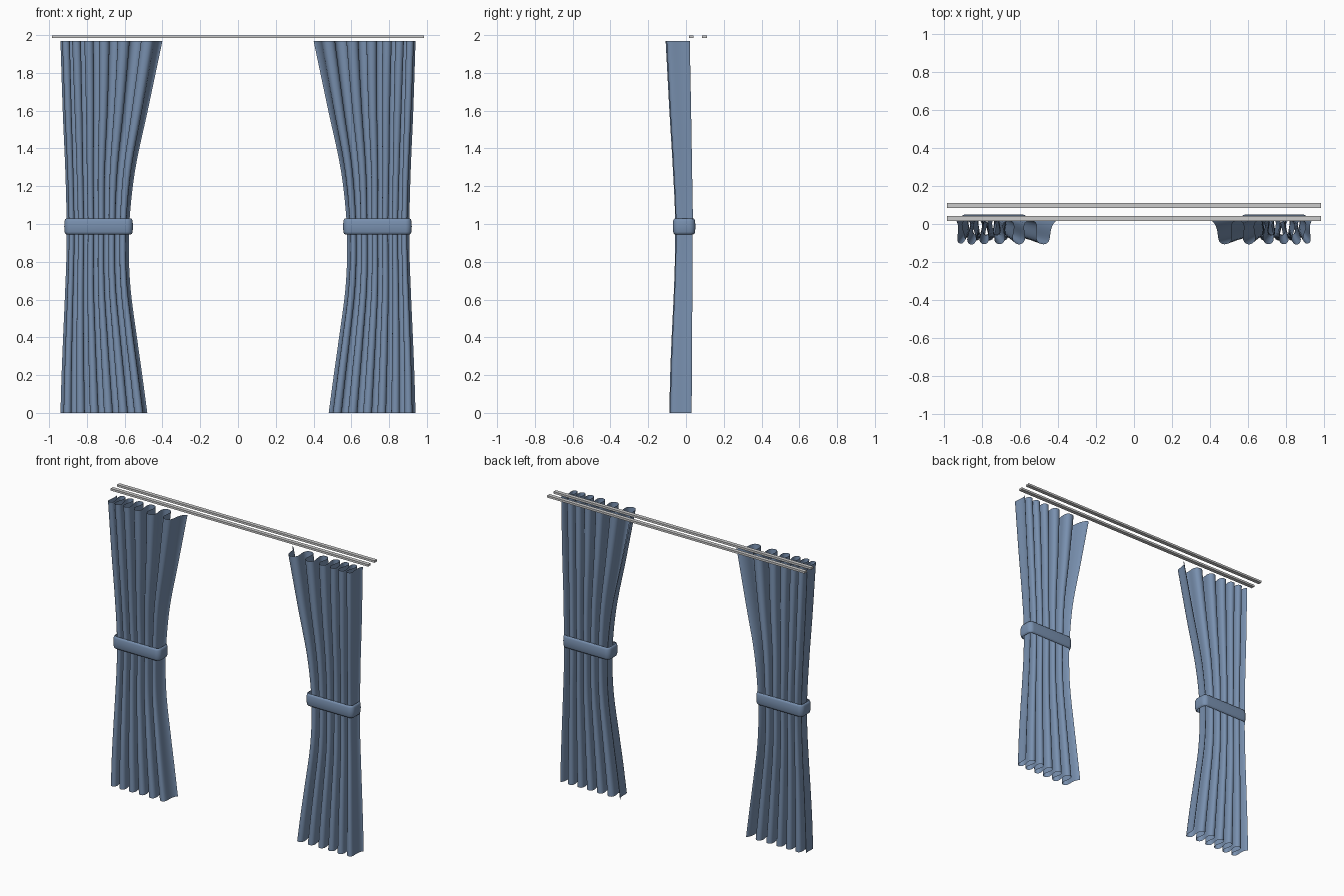
import bpy, math

if "Cube" in bpy.data.objects:
    bpy.data.objects.remove(bpy.data.objects["Cube"])

fabric = bpy.data.materials.new("blue_fabric")
fabric.diffuse_color = (0.19, 0.28, 0.43, 1)
fabric.use_nodes = True
fabric.node_tree.nodes["Principled BSDF"].inputs["Base Color"].default_value = fabric.diffuse_color


def grid_object(name, rows, closed=False):
    """Skin equal-length rows of points into a smooth sheet or tube."""
    n = len(rows[0])
    verts = [p for row in rows for p in row]
    faces = []
    for j in range(len(rows) - 1):
        for i in range(n if closed else n - 1):
            k = (i + 1) % n
            faces.append((j * n + i, j * n + k, (j + 1) * n + k, (j + 1) * n + i))
    mesh = bpy.data.meshes.new(name)
    mesh.from_pydata(verts, [], faces)
    mesh.shade_smooth()
    mesh.materials.append(fabric)
    obj = bpy.data.objects.new(name, mesh)
    bpy.context.collection.objects.link(obj)
    return obj


def sample(keys, z):
    """Smooth interpolation of (z, values...) key rows."""
    for k in range(len(keys) - 1):
        if z <= keys[k + 1][0] or k == len(keys) - 2:
            break
    a, b = keys[k], keys[k + 1]
    p, q = keys[max(k - 1, 0)], keys[min(k + 2, len(keys) - 1)]
    h = b[0] - a[0]
    t = (z - a[0]) / h
    out = []
    for c in range(1, len(a)):
        ma = (b[c] - p[c]) / (b[0] - p[0]) * h
        mb = (q[c] - a[c]) / (q[0] - a[0]) * h
        out.append((2*t**3 - 3*t**2 + 1) * a[c] + (t**3 - 2*t**2 + t) * ma
                   + (3*t**2 - 2*t**3) * b[c] + (t**3 - t**2) * mb)
    return out


# Curtain outline: z, outer x, inner x, front y, back y
OUTLINE = [
    (0.00, 0.940, 0.480, -0.088, 0.030),
    (0.20, 0.934, 0.507, -0.084, 0.031),
    (0.40, 0.926, 0.535, -0.076, 0.032),
    (0.65, 0.915, 0.568, -0.064, 0.034),
    (0.85, 0.908, 0.578, -0.058, 0.035),
    (1.05, 0.908, 0.572, -0.058, 0.036),
    (1.30, 0.915, 0.542, -0.070, 0.032),
    (1.60, 0.928, 0.478, -0.088, 0.027),
    (1.97, 0.940, 0.400, -0.108, 0.020),
]
FOLDS, COLS, ROWS = 6, 168, 40


def curtain(name, side):
    rows = []
    for j in range(ROWS + 1):
        z = 1.97 * j / ROWS
        outer, inner, front, back = sample(OUTLINE, z)
        width = outer - inner
        spread = 0.32 * max(0, (z - 1.0) / 0.97) + 0.08
        row = []
        for i in range(COLS + 1):
            u = i / COLS
            ph = 2 * math.pi * FOLDS * u
            # folds widen towards the inner edge, necks pinch at mid depth
            v = u * (1 - spread) + spread * u ** 3
            ease = min(1, 12 * u, 12 * (1 - u))
            x = outer - width * (v + 0.027 * ease * math.sin(2 * ph))
            deep = 0.90 + 0.10 * math.sin(math.pi * u + 0.9 * math.sin(5 * u))
            y = back + (front - back) * deep * (1 - math.cos(ph)) / 2
            row.append((side * x, y, z))
        rows.append(row)
    grid_object(name, rows)


def tieback(name, side):
    # rounded-rectangle loop with a softly bulging section
    x0, x1, y0, y1, r = 0.560, 0.916, -0.066, 0.046, 0.03
    rows = []
    for z, d in [(0.945, -0.008), (0.947, -0.002), (0.958, 0.002), (0.987, 0.004),
                 (1.016, 0.002), (1.027, -0.002), (1.029, -0.008)]:
        row = []
        for cx, cy, a0 in [(x1 - r, y1 - r, 0), (x0 + r, y1 - r, 90),
                           (x0 + r, y0 + r, 180), (x1 - r, y0 + r, 270)]:
            for s in range(9):
                a = math.radians(a0 + s * 90 / 8)
                row.append((side * (cx + (r + d) * math.cos(a)),
                            cy + (r + d) * math.sin(a), z))
        rows.append(row)
    grid_object(name, rows, closed=True)


for label, side in (("left", -1), ("right", 1)):
    curtain(label + "_curtain", side)
    tieback(label + "_tieback", side)

# Two flat rails above the curtains
for label, y in (("front_rail", 0.028), ("back_rail", 0.098)):
    bpy.ops.mesh.primitive_cube_add(size=1, location=(0, y, 1.992))
    rail = bpy.context.object
    rail.name = label
    rail.scale = (1.968, 0.026, 0.014)
    bpy.ops.object.transform_apply(location=False, rotation=False, scale=True)
